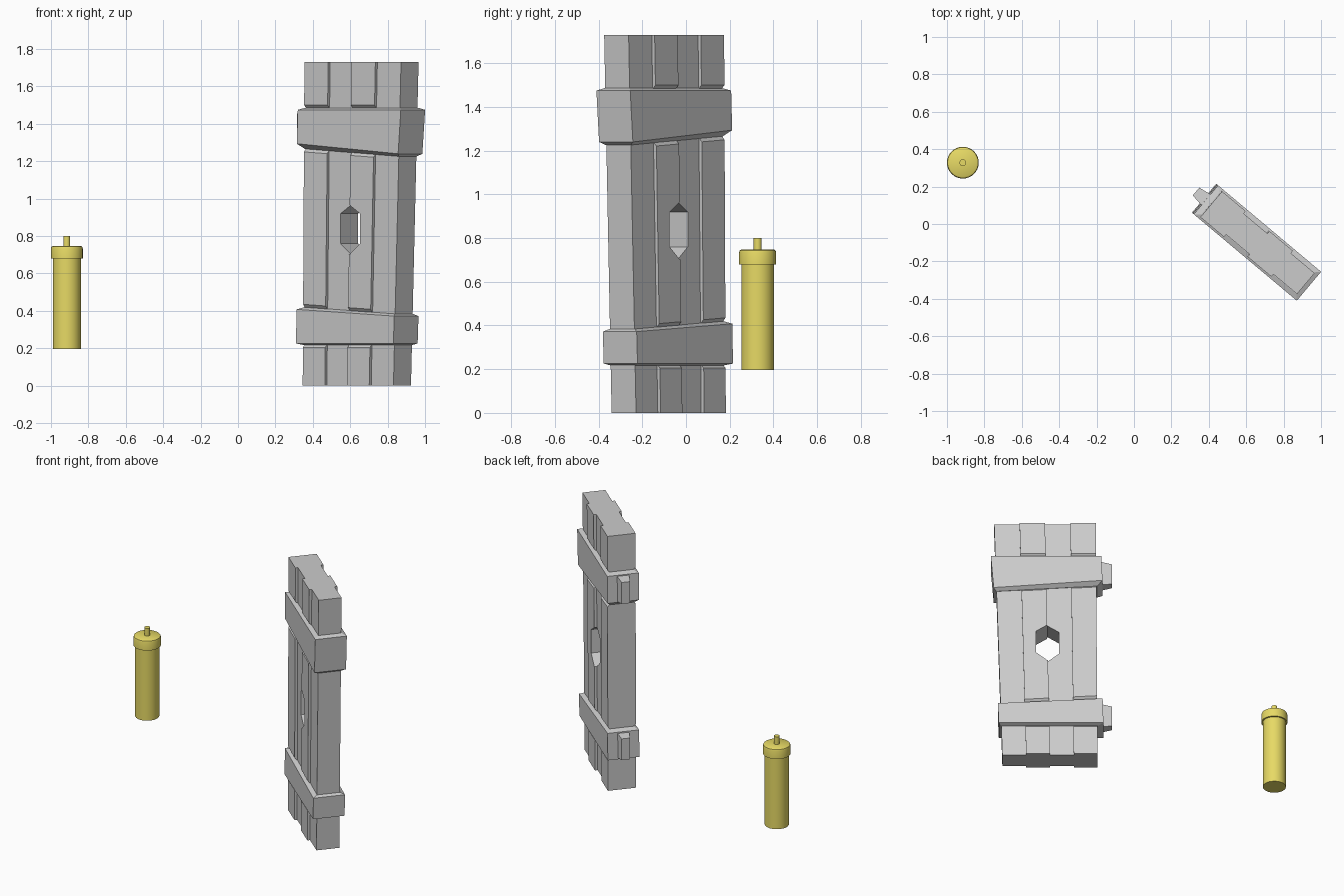
import bpy, bmesh, math

if "Cube" in bpy.data.objects:
    bpy.data.objects.remove(bpy.data.objects["Cube"])

DOOR_LOC = (0.655, -0.0975, 0.0)
DOOR_ROT = math.radians(-40)
TOP = 1.73


def make_object(name, verts, faces):
    me = bpy.data.meshes.new(name)
    me.from_pydata(verts, [], faces)
    bm = bmesh.new()
    bm.from_mesh(me)
    bmesh.ops.recalc_face_normals(bm, faces=bm.faces)
    bm.to_mesh(me)
    bm.free()
    ob = bpy.data.objects.new(name, me)
    bpy.context.collection.objects.link(ob)
    return ob


def loft(name, rings):
    """Skin a stack of equal rings, cap both ends, place in the door frame."""
    n = len(rings[0])
    verts = [p for r in rings for p in r]
    faces = [tuple(range(n)), tuple(range(len(verts) - n, len(verts)))]
    for k in range(len(rings) - 1):
        for i in range(n):
            j = (i + 1) % n
            faces.append((k * n + i, k * n + j, (k + 1) * n + j, (k + 1) * n + i))
    ob = make_object(name, verts, faces)
    ob.location = DOOR_LOC
    ob.rotation_euler.z = DOOR_ROT
    return ob


def ring(u0, u1, half, z0, z1):
    """Rectangle whose height runs from z0 (left end) to z1 (right end)."""
    return [(u0, -half, z0), (u1, -half, z1), (u1, half, z1), (u0, half, z0)]


def edge(t, z):
    """Door width position at fraction t and height z (door widens upward)."""
    s = z / TOP
    left, right = -0.328 + 0.012 * s, 0.291 + 0.053 * s
    return left + (right - left) * t


# Planks: every other one is thicker, tapering in where it meets a band
THIN, THICK = 0.073, 0.090
LEVELS = [  # height at left end, height at right end, is full thickness
    (0.0, 0.0, 1), (0.205, 0.205, 1), (0.222, 0.222, 0),
    (0.415, 0.38, 0), (0.435, 0.40, 1),
    (1.25, 1.212, 1), (1.268, 1.23, 0),
    (1.482, 1.482, 0), (1.50, 1.50, 1), (TOP, TOP, 1)]
planks = []
for i in range(4):
    t0, t1 = i / 4, (i + 1) / 4
    full = THICK if i % 2 == 0 else THIN
    levels = LEVELS if i % 2 == 0 else [LEVELS[0], LEVELS[-1]]
    rings = []
    for zl, zr, f in levels:
        za, zb = zl + (zr - zl) * t0, zl + (zr - zl) * t1
        h = full if f else THIN
        a, b = edge(t0, za), edge(t1, zb)
        rings.append(ring(a, b, h, za, zb))
    planks.append(loft(f"plank_{i + 1}", rings))

# Six-sided peephole cut through the middle planks
outline = [(0, 0.70), (0.075, 0.76), (0.075, 0.92), (0, 0.967), (-0.075, 0.92), (-0.075, 0.76)]
cutter = loft("peephole_cutter", [[(u - 0.003, v, z) for u, z in outline] for v in (-0.3, 0.3)])
cutter.hide_render = True
for ob in planks[1:3]:
    m = ob.modifiers.new("peephole", 'BOOLEAN')
    m.operation = 'DIFFERENCE'
    m.solver = 'EXACT'
    m.object = cutter
    bpy.context.view_layer.objects.active = ob
    bpy.ops.object.modifier_apply(modifier=m.name)
bpy.data.objects.remove(cutter)

# Bands around the planks, with bevelled rims
B = 0.101
loft("upper_band", [
    ring(-0.325, 0.330, 0.075, 1.266, 1.226),
    ring(-0.360, 0.347, B, 1.294, 1.240),
    ring(-0.353, 0.366, B, 1.475, 1.475),
    ring(-0.322, 0.340, 0.075, 1.486, 1.486)])
loft("lower_band", [
    ring(-0.330, 0.295, 0.075, 0.217, 0.217),
    ring(-0.366, 0.314, B, 0.226, 0.226),
    ring(-0.361, 0.320, B, 0.408, 0.372),
    ring(-0.328, 0.302, 0.075, 0.420, 0.384)])

# Tapered hinge blocks on the left end of each band
for name, lo, hi in (("upper_hinge", 1.295, 1.470), ("lower_hinge", 0.230, 0.403)):
    rings = []
    for u, h, d in ((-0.34, 0.040, 0.0), (-0.422, 0.027, 0.014)):
        rings.append([(u, -h, lo + d), (u, h, lo + d), (u, h, hi - d), (u, -h, hi - d)])
    loft(name, rings)

# Round canister: tube, cap and stem, all turned from profiles
mat = bpy.data.materials.new("olive")
mat.diffuse_color = (0.8, 0.7, 0.13, 1)
mat.use_nodes = True
mat.node_tree.nodes["Principled BSDF"].inputs["Base Color"].default_value = mat.diffuse_color


def lathe(name, profile, n=32):
    verts, faces = [], []
    for r, z in profile:
        for k in range(n):
            a = 2 * math.pi * k / n
            verts.append((r * math.cos(a), r * math.sin(a), z))
    for p in range(len(profile) - 1):
        for k in range(n):
            j = (k + 1) % n
            faces.append((p * n + k, p * n + j, (p + 1) * n + j, (p + 1) * n + k))
    faces += [tuple(range(n)), tuple(range(len(verts) - n, len(verts)))]
    ob = make_object(name, verts, faces)
    ob.location = (-0.915, 0.328, 0)
    ob.data.materials.append(mat)
    bpy.ops.object.select_all(action='DESELECT')
    ob.select_set(True)
    bpy.context.view_layer.objects.active = ob
    bpy.ops.object.shade_smooth_by_angle(angle=math.radians(35))
    return ob


lathe("canister_tube", [(0.075, 0.197), (0.075, 0.69)])
lathe("canister_cap", [(0.085, 0.68), (0.085, 0.733), (0.082, 0.743), (0.074, 0.748)])
lathe("canister_stem", [(0.018, 0.74), (0.018, 0.80)])
